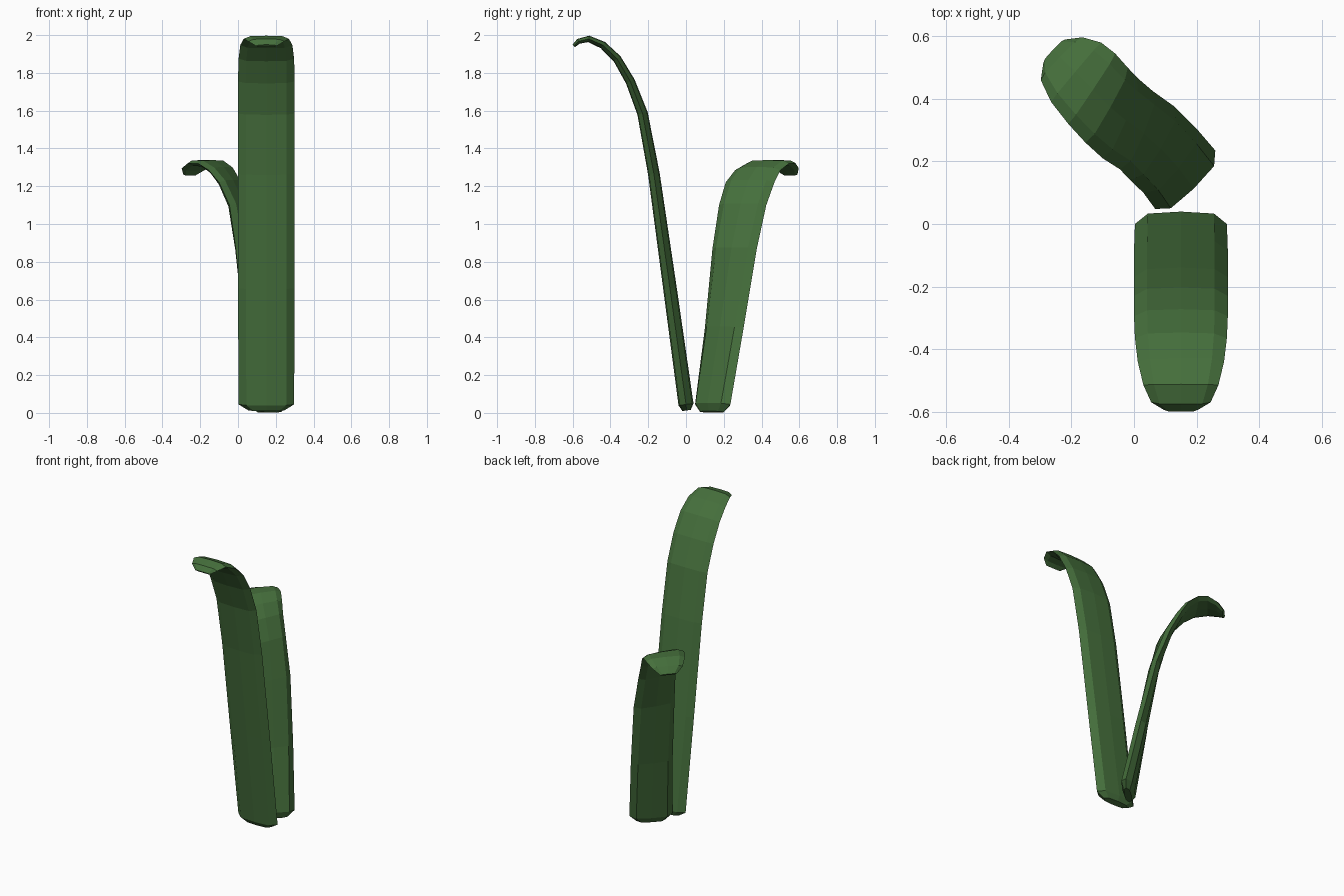
import bpy
import bmesh
from mathutils import Vector

green = bpy.data.materials.new("leaf_green")
green.diffuse_color = (0.06, 0.16, 0.045, 1)

# Cross-section of a blade: (position across the width, share of thickness)
SECTION = [(-0.5, 0), (-0.36, 0.42), (0, 0.5), (0.36, 0.42),
           (0.5, 0), (0.36, -0.42), (0, -0.5), (-0.36, -0.42)]


def leaf(name, stations):
    """Loft a flat-faced blade through stations of (left edge, right edge, thickness)."""
    bm = bmesh.new()
    mids = [(Vector(a) + Vector(b)) / 2 for a, b, t in stations]
    rings = []
    for i, (a, b, t) in enumerate(stations):
        across = Vector(b) - Vector(a)
        along = mids[min(i + 1, len(mids) - 1)] - mids[max(i - 1, 0)]
        if i <= 1:
            along = mids[2] - mids[1]
        normal = across.cross(along).normalized()
        rings.append([bm.verts.new(mids[i] + across * u + normal * n * t)
                      for u, n in SECTION])
    for r, s in zip(rings, rings[1:]):
        for k in range(8):
            j = (k + 1) % 8
            bm.faces.new((r[k], r[j], s[j], s[k]))
    bm.faces.new(rings[0])
    bm.faces.new(rings[-1])
    bmesh.ops.recalc_face_normals(bm, faces=bm.faces)
    mesh = bpy.data.meshes.new(name)
    bm.to_mesh(mesh)
    bm.free()
    mesh.materials.append(green)
    ob = bpy.data.objects.new(name, mesh)
    bpy.context.collection.objects.link(ob)
    return ob


# Tall leaf arching forward: y, z, half width, thickness
tall = [(0.003, 0.013, 0.095, 0.045), (0, 0.045, 0.147, 0.08),
        (-0.085, 0.66, 0.15, 0.072), (-0.17, 1.265, 0.15, 0.062),
        (-0.23, 1.585, 0.15, 0.056), (-0.295, 1.755, 0.15, 0.05),
        (-0.365, 1.875, 0.147, 0.045), (-0.44, 1.947, 0.138, 0.04),
        (-0.515, 1.98, 0.12, 0.034), (-0.57, 1.967, 0.095, 0.028),
        (-0.594, 1.943, 0.055, 0.018)]
leaf("tall_leaf", [((0.15 - w, y, z), (0.15 + w, y, z), t) for y, z, w, t in tall])

# Short leaf twisting towards the back left: ax, ay, bx, by, z, thickness
short = [(0.1, 0.075, 0.23, 0.2, 0.005, 0.045), (0.068, 0.048, 0.26, 0.235, 0.045, 0.08),
         (0.03, 0.1, 0.2, 0.305, 0.45, 0.074), (-0.012, 0.14, 0.13, 0.375, 0.87, 0.064),
         (-0.045, 0.175, 0.06, 0.425, 1.1, 0.056), (-0.1, 0.21, 0.01, 0.468, 1.22, 0.05),
         (-0.155, 0.26, -0.02, 0.5, 1.285, 0.044), (-0.21, 0.32, -0.06, 0.545, 1.32, 0.038),
         (-0.265, 0.39, -0.105, 0.58, 1.322, 0.034), (-0.298, 0.46, -0.165, 0.597, 1.295, 0.03),
         (-0.29, 0.515, -0.22, 0.59, 1.262, 0.018)]
leaf("short_leaf", [((ax, ay, z), (bx, by, z), t) for ax, ay, bx, by, z, t in short])
